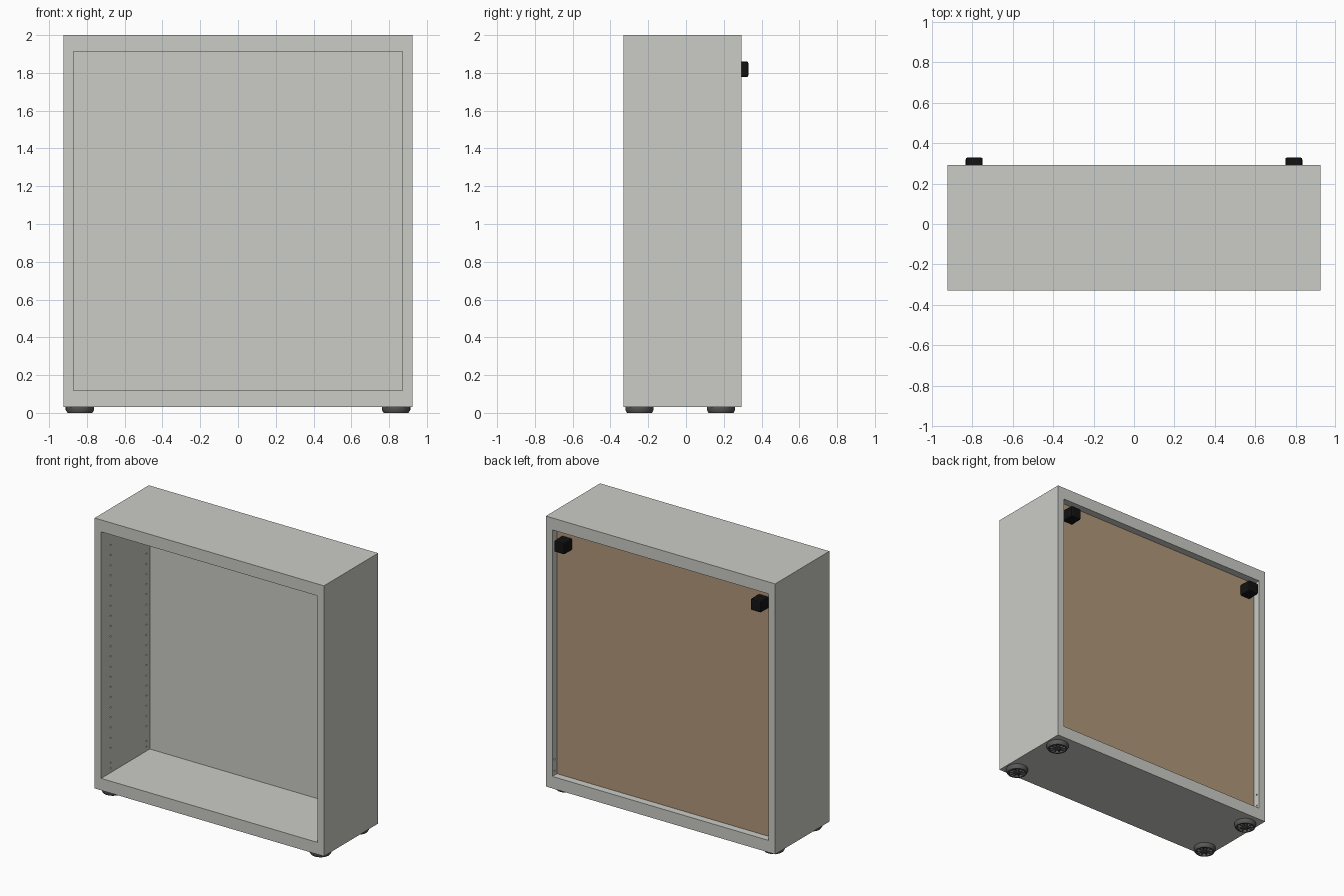
import bpy, bmesh, math
from mathutils import Matrix, Vector

cube = bpy.data.objects.get("Cube")
if cube:
    bpy.data.objects.remove(cube, do_unlink=True)


def material(name, rgb):
    m = bpy.data.materials.new(name)
    m.use_nodes = True
    m.diffuse_color = (*rgb, 1)
    m.node_tree.nodes["Principled BSDF"].inputs["Base Color"].default_value = (*rgb, 1)
    return m


GREY = material("light grey board", (0.6, 0.6, 0.565))
BROWN = material("brown fibreboard", (0.44, 0.31, 0.19))
BLACK = material("black plastic", (0.006, 0.006, 0.006))
DARK = material("dark grey plastic", (0.1, 0.1, 0.1))


def finish(name, bm, *mats):
    bmesh.ops.recalc_face_normals(bm, faces=bm.faces)
    mesh = bpy.data.meshes.new(name)
    bm.to_mesh(mesh)
    bm.free()
    for m in mats:
        mesh.materials.append(m)
    ob = bpy.data.objects.new(name, mesh)
    bpy.context.scene.collection.objects.link(ob)
    return ob


def add_box(bm, lo, hi, turn=Matrix()):
    lo, hi = Vector(lo), Vector(hi)
    place = Matrix.Translation((lo + hi) / 2) @ Matrix.Diagonal((*(hi - lo), 1))
    return bmesh.ops.create_cube(bm, size=1, matrix=turn @ place)["verts"]


def box(name, lo, hi, *mats):
    bm = bmesh.new()
    add_box(bm, lo, hi)
    return finish(name, bm, *mats)


WIDE, INNER = 0.923, 0.871
FRONT, BACK = -0.33, 0.293
FOOT, FLOOR, CEIL, TOP = 0.032, 0.119, 1.913, 2.0
PANEL_FRONT, PANEL_BACK = 0.24, 0.23 + 0.016

# Carcass boards
box("top_board", (-WIDE, FRONT, CEIL), (WIDE, BACK, TOP), GREY)
box("bottom_board", (-WIDE, FRONT, FOOT), (WIDE, BACK, FLOOR), GREY)

# Back panel: painted inside, bare fibreboard behind
panel = box("back_panel", (-INNER, PANEL_FRONT - 0.01, FLOOR),
            (INNER, PANEL_FRONT, CEIL), GREY, BROWN)
for p in panel.data.polygons:
    p.material_index = int(p.normal.y > 0.5)

# Positions of shelf pin and fitting holes as (y, z)
holes = [(y, 0.3 + i * 0.0738) for y in (-0.22, 0.19) for i in range(21)]
holes += [(y, z) for y in (-0.22, 0.19) for z in (0.15, 0.19)]
holes += [(0.267, 0.15), (0.267, 0.235)]

for side, label in ((1, "left"), (-1, "right")):
    # Side board with drilled inner face
    xs = sorted((side * INNER, side * WIDE))
    board = box(label + "_side_board", (xs[0], FRONT, FLOOR), (xs[1], BACK, CEIL), GREY)
    bm = bmesh.new()
    for y, z in holes:
        bmesh.ops.create_cone(
            bm, cap_ends=True, segments=8, radius1=0.006, radius2=0.006, depth=0.04,
            matrix=Matrix.Translation((side * INNER, y, z)) @ Matrix.Rotation(math.pi / 2, 4, "Y"))
    cutter = finish(label + "_hole_cutter", bm, GREY)
    cutter.hide_render = True
    cutter.hide_set(True)
    cut = board.modifiers.new("holes", "BOOLEAN")
    cut.object = cutter
    cut.operation = "DIFFERENCE"
    cut.solver = "EXACT"
    bpy.context.view_layer.objects.active = board
    bpy.ops.object.modifier_apply(modifier=cut.name)
    bpy.data.objects.remove(cutter, do_unlink=True)

    # Wall spacer behind the panel, with its cover plate inside
    x, z, half = side * 0.791, 1.819, 0.042
    bm = bmesh.new()
    add_box(bm, (x - half, PANEL_FRONT, z - half), (x + half, 0.33, z + half))
    soft = [e for e in bm.edges if max(v.co.y for v in e.verts) > 0.3]
    bmesh.ops.bevel(bm, geom=soft, offset=0.01, segments=2, affect="EDGES", profile=0.5)
    finish(label + "_wall_spacer", bm, BLACK)
    box(label + "_cover_plate", (x - half, PANEL_FRONT - 0.014, z - half),
        (x + half, PANEL_FRONT - 0.009, z + half), GREY)


def foot(name, x, y):
    """Round glide: turned shell with a ring, hub and radial ribs below."""
    bm = bmesh.new()
    profile = [(0, FOOT), (0.075, FOOT), (0.075, 0.016), (0.066, 0), (0.056, 0),
               (0.054, 0.018), (0.022, 0.018), (0.02, 0.003), (0, 0.003)]
    verts = [bm.verts.new((r, 0, z)) for r, z in profile]
    edges = [bm.edges.new(pair) for pair in zip(verts, verts[1:])]
    bmesh.ops.spin(bm, geom=verts + edges, cent=(0, 0, 0), axis=(0, 0, 1),
                   angle=2 * math.pi, steps=24, use_merge=True)
    bmesh.ops.remove_doubles(bm, verts=bm.verts, dist=0.0005)
    for i in range(10):
        add_box(bm, (0.018, -0.003, 0.004), (0.058, 0.003, 0.02),
                Matrix.Rotation(i * math.pi / 5, 4, "Z"))
    ob = finish(name, bm, DARK)
    ob.location = (x, y, 0)
    bpy.ops.object.select_all(action="DESELECT")
    ob.select_set(True)
    bpy.context.view_layer.objects.active = ob
    bpy.ops.object.shade_smooth_by_angle(angle=math.radians(30))


# Four feet
for side, label in ((1, "left"), (-1, "right")):
    foot("front_" + label + "_foot", side * 0.837, -0.246)
    foot("back_" + label + "_foot", side * 0.837, 0.185)
